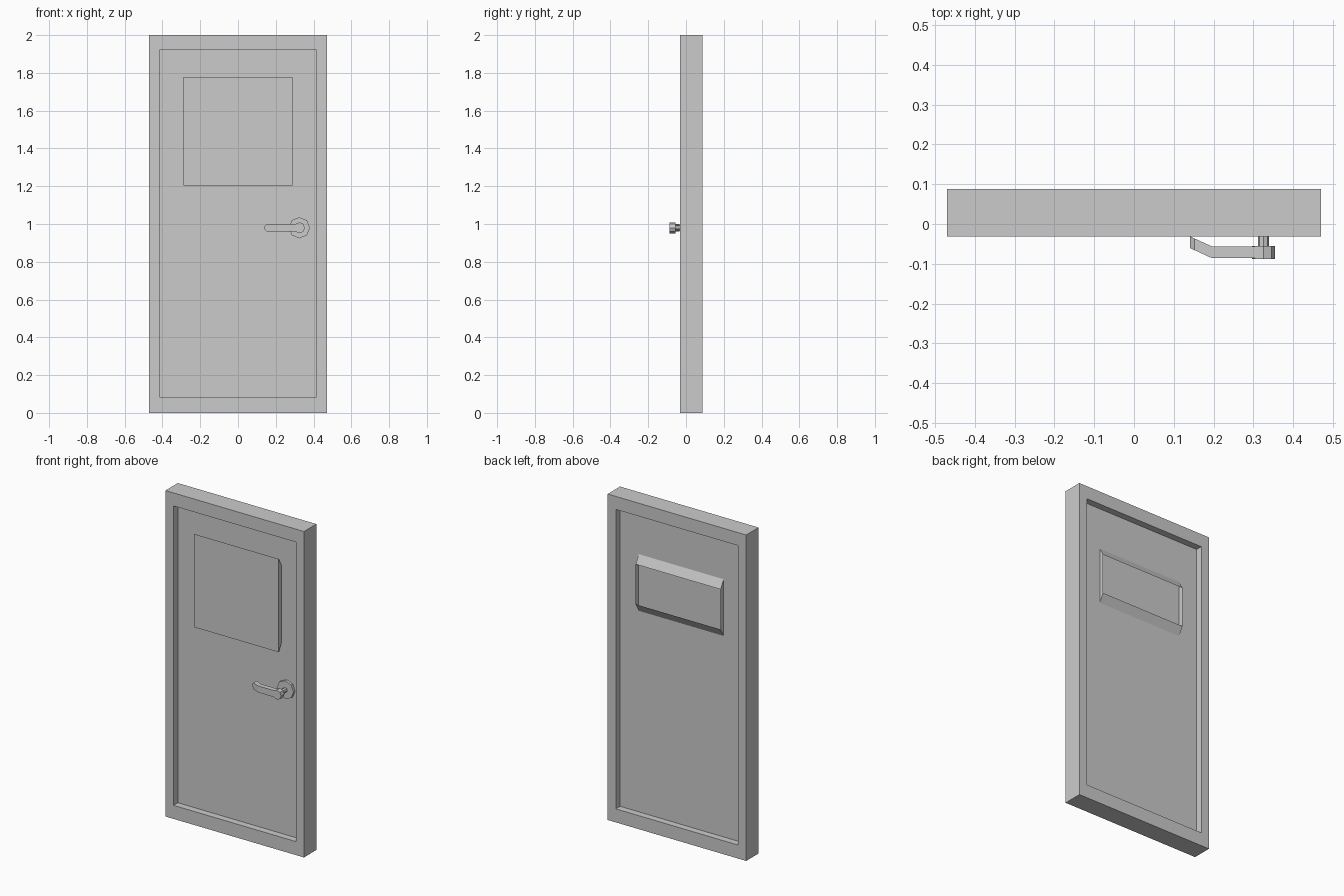
import bpy, bmesh, math

if "Cube" in bpy.data.objects:
    bpy.data.objects.remove(bpy.data.objects["Cube"])

Y_FRONT, Y_BACK = -0.032, 0.088      # frame depth
LEAF_F, LEAF_B = 0.010, 0.047        # door leaf depth
HX, HZ = 0.325, 0.98                 # handle axis


def make(name, build):
    bm = bmesh.new()
    build(bm)
    bmesh.ops.recalc_face_normals(bm, faces=bm.faces)
    me = bpy.data.meshes.new(name)
    bm.to_mesh(me)
    bm.free()
    ob = bpy.data.objects.new(name, me)
    bpy.context.collection.objects.link(ob)
    return ob


def bridge(bm, a, b):
    n = len(a)
    for i in range(n):
        j = (i + 1) % n
        bm.faces.new((a[i], a[j], b[j], b[i]))


def loop(bm, pts, y):
    """Closed xz outline placed at depth y (number or function of x)."""
    depth = y if callable(y) else (lambda x: y)
    return [bm.verts.new((x, depth(x), z)) for x, z in pts]


def rect(x0, x1, z0, z1):
    return [(x0, z0), (x1, z0), (x1, z1), (x0, z1)]


def ngon(r, n=8, phase=0.0):
    return [(HX + r * math.cos(phase + math.tau * i / n),
             HZ + r * math.sin(phase + math.tau * i / n)) for i in range(n)]


def prism(name, pts, y0, y1, pts_back=None, cap_back=True):
    def build(bm):
        a, b = loop(bm, pts, y0), loop(bm, pts_back or pts, y1)
        bridge(bm, a, b)
        bm.faces.new(a)
        if cap_back:
            bm.faces.new(b)
    return make(name, build)


# Frame: rectangular ring with a deep opening
opening = rect(-0.415, 0.415, 0.083, 1.92)


def frame(bm):
    outer = rect(-0.47, 0.47, 0, 2)
    of, ob = loop(bm, outer, Y_FRONT), loop(bm, outer, Y_BACK)
    nf, nb = loop(bm, opening, Y_FRONT), loop(bm, opening, Y_BACK)
    for a, b in ((of, nf), (nf, nb), (nb, ob), (ob, of)):
        bridge(bm, a, b)


make("door_frame", frame)

# Leaf recessed on both sides
prism("door_leaf", opening, LEAF_F, LEAF_B)

# Window box: tapers in height towards an open back, pierces the leaf
prism("window_box", rect(-0.288, 0.288, 1.205, 1.777), -0.017,
      0.076, rect(-0.288, 0.288, 1.367, 1.613), cap_back=False)

# Handle: rosette, stem, hub and bent lever
prism("handle_rosette", ngon(0.056), -0.006, LEAF_F)
prism("handle_stem", ngon(0.014), -0.056, 0.0)
prism("handle_hub", ngon(0.029), -0.0875, -0.055)


def lever(bm):
    half = [(HX, 0.02), (0.195, 0.02), (0.152, 0.02), (0.141, 0.009)]
    rows = []
    for x, h in half:
        bend = max(0.0, 0.195 - x) * 0.46
        rows.append([bm.verts.new((x, y + bend, HZ + s * h)) for y, s in
                     ((-0.0855, -1), (-0.0855, 1), (-0.056, 1), (-0.056, -1))])
    for a, b in zip(rows, rows[1:]):
        bridge(bm, a, b)
    bm.faces.new(rows[0])
    bm.faces.new(rows[-1])


make("handle_lever", lever)
